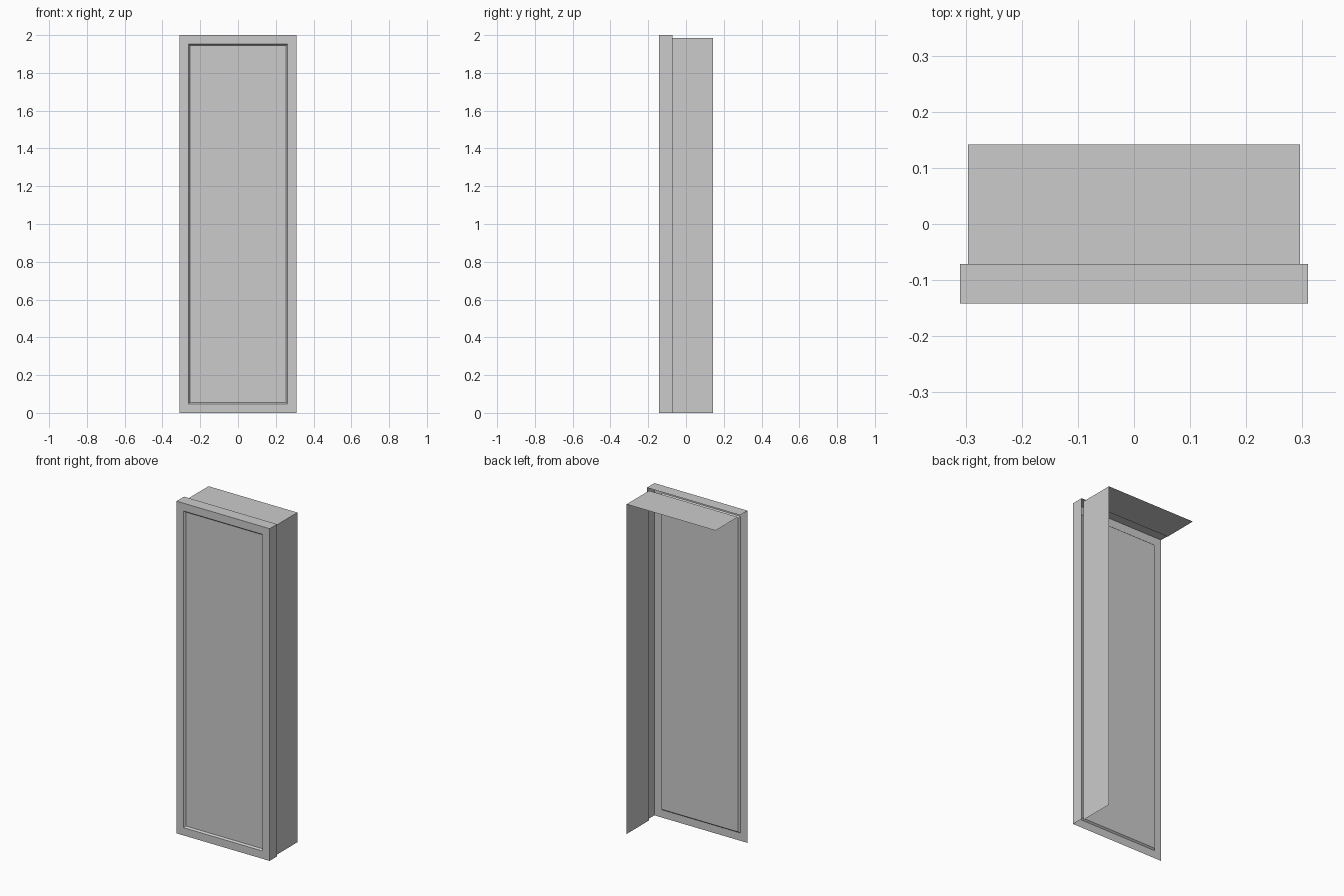
import bpy

if "Cube" in bpy.data.objects:
    bpy.data.objects.remove(bpy.data.objects["Cube"])

X, Y0, Y1, Y2 = 0.31, -0.142, -0.071, 0.142   # door half width, front, door back, cabinet back
BX, BZ = 0.296, 1.985                         # cabinet half width and height


def mesh_object(name, verts, faces):
    me = bpy.data.meshes.new(name)
    me.from_pydata(verts, [], faces)
    ob = bpy.data.objects.new(name, me)
    bpy.context.collection.objects.link(ob)
    return ob


def ring(inset, y):
    # rectangle parallel to the door front
    return [(-X + inset, y, inset), (X - inset, y, inset),
            (X - inset, y, 2 - inset), (-X + inset, y, 2 - inset)]


def open_shell(name, hx, top, ya, yb):
    # top sheet and right side sheet only; the other sides are open
    verts = [(-hx, ya, top), (hx, ya, top), (hx, yb, top), (-hx, yb, top),
             (hx, ya, 0), (hx, yb, 0)]
    return mesh_object(name, verts, [(0, 1, 2, 3), (4, 5, 2, 1)])


# Door front: border, narrow bevelled step, slightly recessed panel
rings = ring(0, Y0) + ring(0.047, Y0) + ring(0.055, Y0 + 0.01)
faces = [(8, 9, 10, 11)]
for r in (0, 4):
    for i in range(4):
        j = (i + 1) % 4
        faces.append((r + i, r + j, r + 4 + j, r + 4 + i))
mesh_object("door_front", rings, faces)

# Door edges and the narrower cabinet behind it
open_shell("door_edges", X, 2.0, Y0, Y1)
open_shell("cabinet_body", BX, BZ, Y1, Y2)
